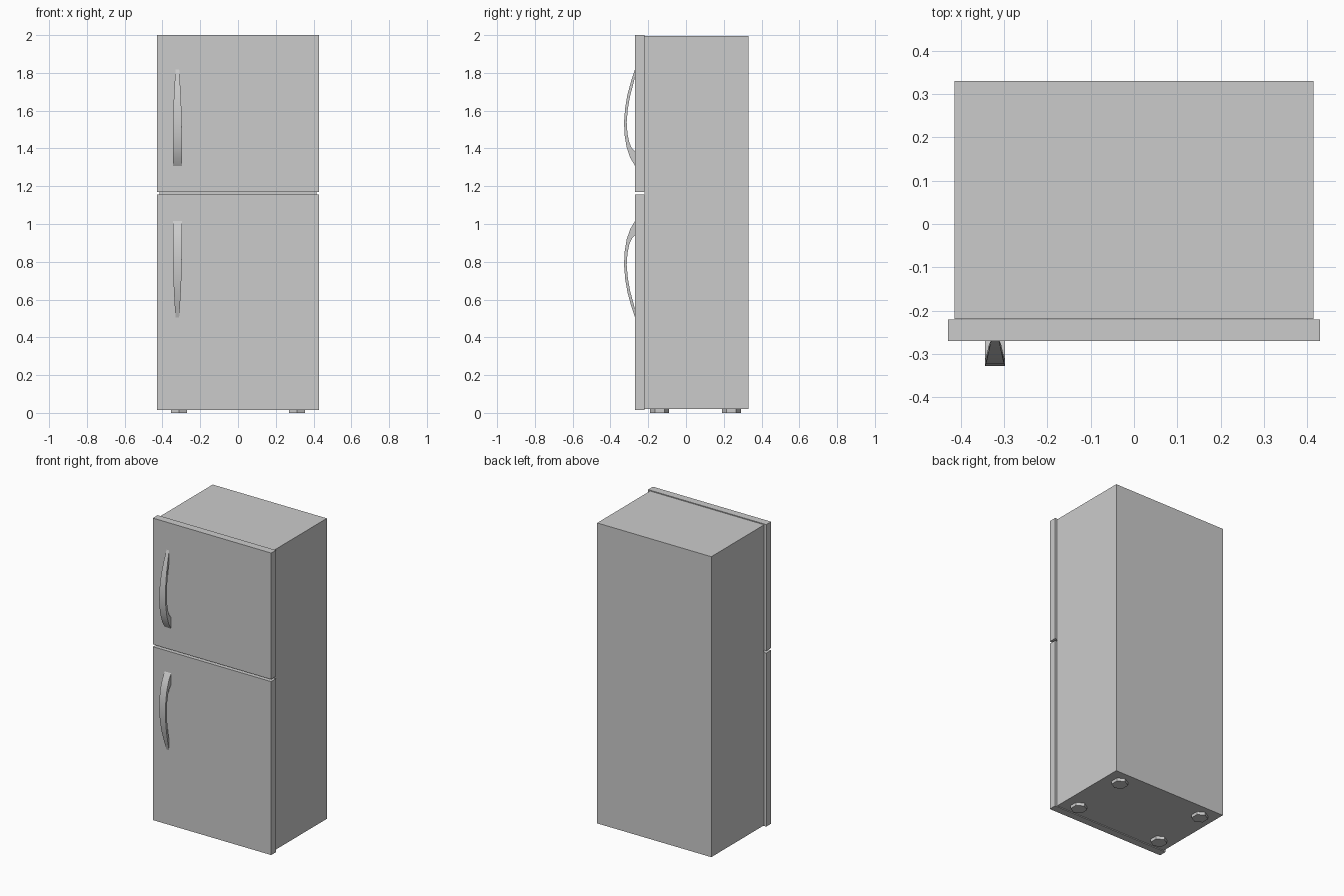
import bpy, bmesh

if "Cube" in bpy.data.objects:
    bpy.data.objects.remove(bpy.data.objects["Cube"])


def box(name, x, y, z):
    bpy.ops.mesh.primitive_cube_add(size=1, location=[(a + b) / 2 for a, b in (x, y, z)])
    ob = bpy.context.object
    ob.name = name
    ob.scale = [b - a for a, b in (x, y, z)]
    bpy.ops.object.transform_apply(location=False, rotation=False, scale=True)
    return ob


# Cabinet and the two doors
box("cabinet", (-0.415, 0.415), (-0.219, 0.33), (0.02, 1.995))
box("lower_door", (-0.43, 0.43), (-0.27, -0.22), (0.015, 1.155))
box("upper_door", (-0.43, 0.43), (-0.27, -0.22), (1.17, 2.0))

# Hexagonal feet
for sx, side in ((-1, "left"), (1, "right")):
    for y, end in ((-0.14, "front"), (0.24, "back")):
        bpy.ops.mesh.primitive_cylinder_add(vertices=6, radius=0.05, depth=0.021,
                                            location=(sx * 0.312, y, 0.0105))
        bpy.context.object.name = f"{end}_{side}_foot"

# Handle sections: outer y, outer z, inner y, inner z, half width
SECTIONS = [
    (-0.268, 1.825, -0.268, 1.785, 0.009),
    (-0.291, 1.755, -0.278, 1.745, 0.014),
    (-0.310, 1.685, -0.296, 1.678, 0.018),
    (-0.322, 1.615, -0.308, 1.610, 0.021),
    (-0.328, 1.540, -0.314, 1.540, 0.023),
    (-0.325, 1.470, -0.310, 1.480, 0.0235),
    (-0.314, 1.405, -0.301, 1.435, 0.0235),
    (-0.295, 1.350, -0.288, 1.403, 0.0235),
    (-0.268, 1.305, -0.268, 1.382, 0.0235),
]
HANDLE_X = -0.321


def handle(name, flip):
    bm = bmesh.new()
    rings = []
    for yo, zo, yi, zi, w in SECTIONS:
        pts = [(-w, yo, zo), (w, yo, zo), (w, yi, zi), (-w, yi, zi)]
        rings.append([bm.verts.new((HANDLE_X + x, y, 2 * 1.162 - z if flip else z))
                      for x, y, z in pts])
    for a, b in zip(rings, rings[1:]):
        for i in range(4):
            j = (i + 1) % 4
            bm.faces.new((a[i], a[j], b[j], b[i]))
    bm.faces.new(rings[0])
    bm.faces.new(rings[-1])
    bmesh.ops.recalc_face_normals(bm, faces=bm.faces)
    me = bpy.data.meshes.new(name)
    bm.to_mesh(me)
    bm.free()
    ob = bpy.data.objects.new(name, me)
    bpy.context.collection.objects.link(ob)
    bpy.ops.object.select_all(action='DESELECT')
    ob.select_set(True)
    bpy.context.view_layer.objects.active = ob
    bpy.ops.object.shade_smooth_by_angle(angle=0.6)


# Bowed handles, mirrored about the gap between the doors
handle("upper_handle", False)
handle("lower_handle", True)
